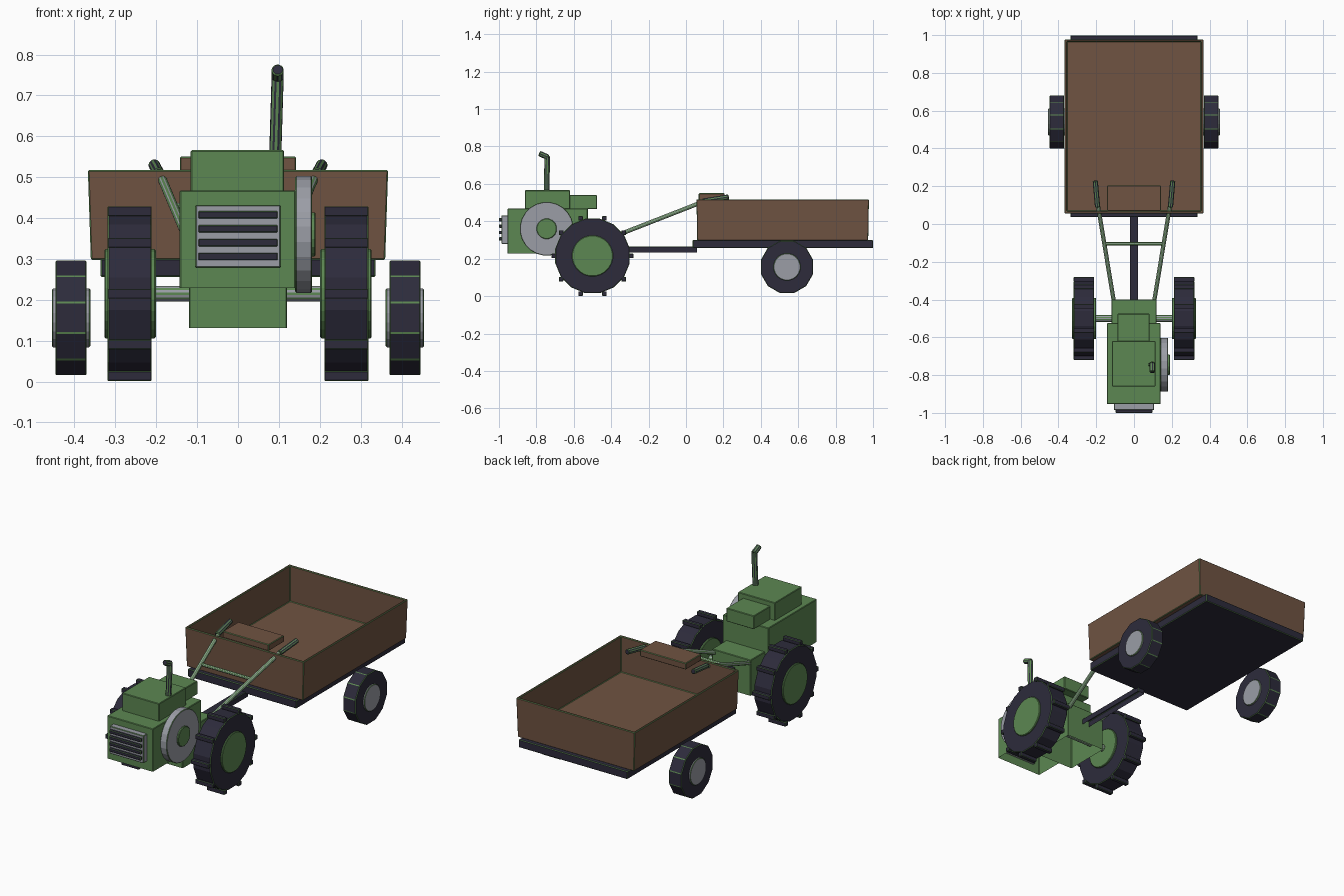
import bpy, bmesh, math
from mathutils import Vector, Matrix

if "Cube" in bpy.data.objects:
    bpy.data.objects.remove(bpy.data.objects["Cube"], do_unlink=True)


def material(name, rgb):
    m = bpy.data.materials.new(name)
    m.use_nodes = True
    m.diffuse_color = (*rgb, 1)
    m.node_tree.nodes["Principled BSDF"].inputs["Base Color"].default_value = (*rgb, 1)
    return m


GREEN = material("green_paint", (0.107, 0.242, 0.084))
BROWN = material("brown_wood", (0.16, 0.087, 0.054))
DARK = material("dark_rubber", (0.026, 0.024, 0.044))
GREY = material("grey_metal", (0.325, 0.34, 0.38))


def finish(name, bm, mat, edge=0.003):
    """Turn a bmesh into an object with thin green bevelled edges."""
    bmesh.ops.recalc_face_normals(bm, faces=bm.faces)
    mesh = bpy.data.meshes.new(name)
    bm.to_mesh(mesh)
    bm.free()
    mesh.materials.append(mat)
    mesh.materials.append(GREEN)
    ob = bpy.data.objects.new(name, mesh)
    bpy.context.collection.objects.link(ob)
    bev = ob.modifiers.new("edges", "BEVEL")
    bev.width = edge
    bev.segments = 1
    bev.limit_method = "ANGLE"
    bev.angle_limit = math.radians(25)
    bev.material = 1
    return ob


def add_box(bm, x, y, z):
    """Add a box given its (min, max) on each axis."""
    lo, hi = Vector((x[0], y[0], z[0])), Vector((x[1], y[1], z[1]))
    m = Matrix.Translation((lo + hi) / 2) @ Matrix.Diagonal((*(hi - lo), 1))
    bmesh.ops.create_cube(bm, size=1, matrix=m)


def box(name, x, y, z, mat, edge=0.003, open_bottom=False):
    bm = bmesh.new()
    add_box(bm, x, y, z)
    if open_bottom:
        low = min(bm.faces, key=lambda f: f.calc_center_median().z)
        bmesh.ops.delete(bm, geom=[low], context="FACES_ONLY")
    return finish(name, bm, mat, edge)


def rod(name, a, b, r, mat, sides=8, edge=0.003):
    """Cylinder between two points, with a flat side facing up."""
    a, b = Vector(a), Vector(b)
    d = b - a
    turn = d.to_track_quat("Z", "Y").to_matrix().to_4x4()
    m = Matrix.Translation((a + b) / 2) @ turn @ Matrix.Rotation(math.pi / sides, 4, "Z")
    bm = bmesh.new()
    bmesh.ops.create_cone(bm, cap_ends=True, segments=sides, radius1=r, radius2=r,
                          depth=d.length, matrix=m)
    return finish(name, bm, mat, edge)


def disc(name, x, y, z, r, mat, sides, edge=0.003):
    return rod(name, (x[0], y, z), (x[1], y, z), r, mat, sides, edge)


# Engine housing and gearbox are hollow shells, open underneath
box("engine_block", (-0.143, 0.141), (-0.954, -0.525), (0.229, 0.468), GREEN, 0.003, True)
box("gearbox", (-0.12, 0.12), (-0.66, -0.4), (0.131, 0.33), GREEN, 0.003, True)
box("engine_cover", (-0.116, 0.113), (-0.86, -0.62), (0.465, 0.566), GREEN)
box("fuel_tank", (-0.087, 0.083), (-0.63, -0.475), (0.465, 0.54), GREEN)

# Radiator grille with dark slats
box("grille", (-0.105, 0.105), (-0.986, -0.94), (0.278, 0.432), GREY)
for i in range(4):
    z = 0.408 - i * 0.034
    box("grille_slat", (-0.097, 0.097), (-1.0, -0.98), (z - 0.009, z + 0.009), DARK, 0.002)

# Flywheel on the left side
disc("flywheel", (0.14, 0.181), -0.745, 0.36, 0.144, GREY, 24)
disc("flywheel_hub", (0.17, 0.19), -0.745, 0.36, 0.055, GREEN, 16)

# Exhaust pipe
rod("exhaust_pipe", (0.091, -0.745, 0.55), (0.097, -0.742, 0.748), 0.016, DARK, 8, 0.0035)
rod("exhaust_tip", (0.097, -0.737, 0.742), (0.097, -0.785, 0.763), 0.016, DARK, 8, 0.0035)

# Drive axle and lugged wheels
AXLE = Vector((0, -0.5, 0.215))
disc("drive_axle", (-0.22, 0.22), AXLE.y, AXLE.z, 0.02, GREY, 10)
for s, side in ((1, "left"), (-1, "right")):
    disc(side + "_drive_tyre", (s * 0.211, s * 0.319), AXLE.y, AXLE.z, 0.203, DARK, 16)
    disc(side + "_drive_hub", (s * 0.201, s * 0.327), AXLE.y, AXLE.z, 0.11, GREEN, 24)
    # Upright square lugs spaced around the tread
    bm = bmesh.new()
    for i in range(10):
        a = i * math.tau / 10
        y, z = AXLE.y + 0.207 * math.cos(a), AXLE.z + 0.212 * math.sin(a)
        add_box(bm, sorted((s * 0.211, s * 0.319)), (y - 0.012, y + 0.012), (z - 0.012, z + 0.012))
    finish(side + "_tyre_lugs", bm, DARK, 0.002)

    # Handlebars
    rod(side + "_handlebar", (s * 0.105, -0.42, 0.305), (s * 0.191, 0.1, 0.508), 0.012, GREY)
    rod(side + "_grip", (s * 0.193, 0.09, 0.508), (s * 0.205, 0.228, 0.53), 0.015, DARK)

    # Trailer wheels
    disc(side + "_trailer_tyre", (s * 0.37, s * 0.447), 0.54, 0.156, 0.145, DARK, 12)
    disc(side + "_trailer_hub", (s * 0.361, s * 0.455), 0.54, 0.156, 0.073, GREY, 20)

rod("handlebar_brace", (-0.155, -0.105, 0.428), (0.155, -0.105, 0.428), 0.01, GREY)

# Trailer chassis and channel-shaped tow bar
box("tow_bar", (-0.022, 0.022), (-0.42, 0.06), (0.233, 0.265), DARK, 0.002, True)
box("trailer_frame", (-0.336, 0.336), (0.036, 0.999), (0.256, 0.3), DARK)

# Open trailer box, slightly flared, hollowed from the top
bm = bmesh.new()
add_box(bm, (-0.36, 0.36), (0.06, 0.974), (0.298, 0.517))
top = max(bm.faces, key=lambda f: f.calc_center_median().z)
for v in top.verts:
    v.co.x *= 1.02
    v.co.y += 0.004 if v.co.y > 0.5 else -0.004
bmesh.ops.inset_region(bm, faces=[top], thickness=0.018)
floor = bmesh.ops.extrude_face_region(bm, geom=[top])
bmesh.ops.translate(bm, vec=(0, 0, -0.2),
                    verts=[g for g in floor["geom"] if isinstance(g, bmesh.types.BMVert)])
if top.is_valid:
    bmesh.ops.delete(bm, geom=[top], context="FACES_ONLY")
finish("trailer_box", bm, BROWN)

# Driver seat board
box("seat", (-0.142, 0.142), (0.068, 0.205), (0.514, 0.55), BROWN)
